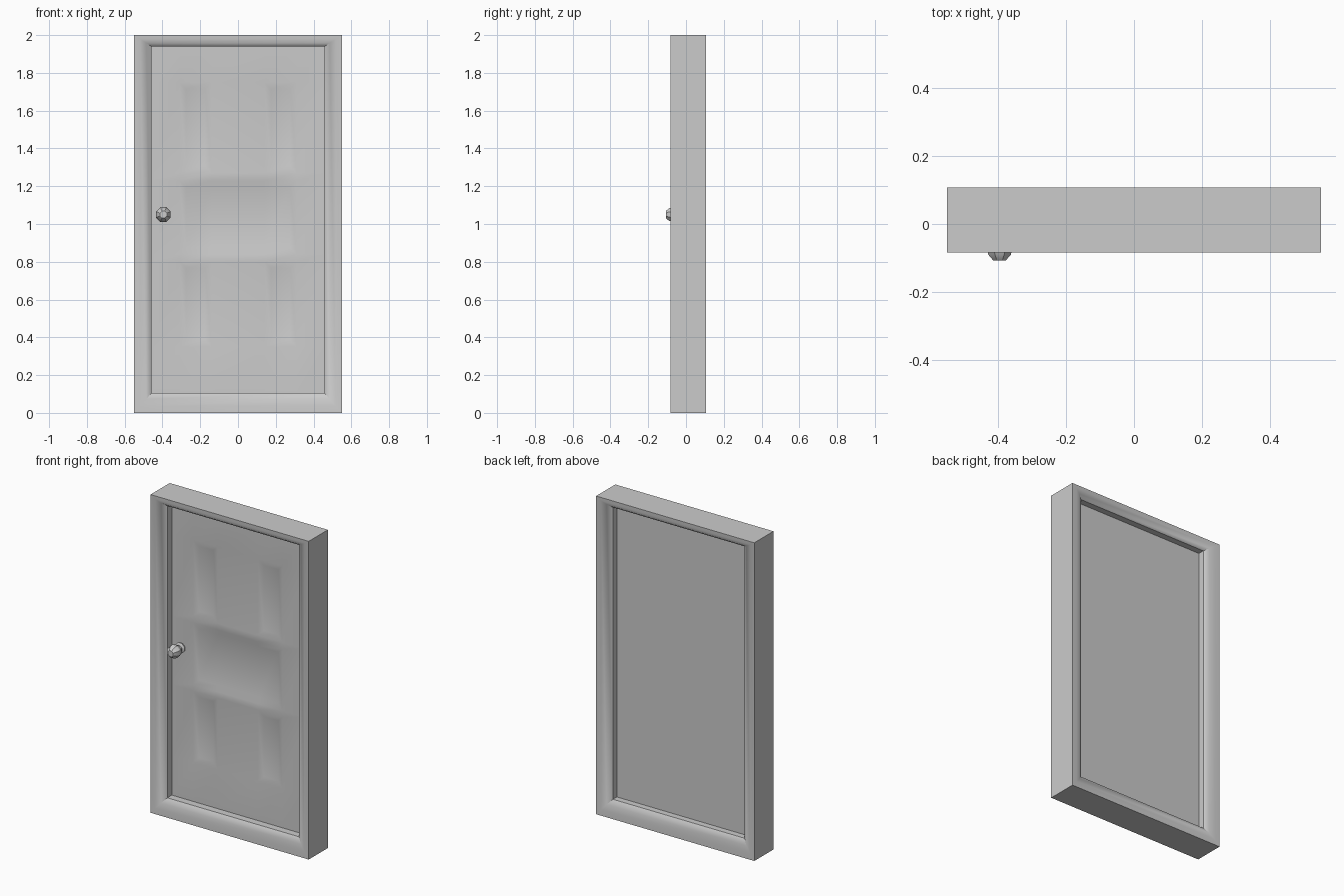
import bpy, bmesh, math

if "Cube" in bpy.data.objects:
    bpy.data.objects.remove(bpy.data.objects["Cube"])


def finish(name, bm, angle):
    bmesh.ops.recalc_face_normals(bm, faces=bm.faces)
    me = bpy.data.meshes.new(name)
    bm.to_mesh(me)
    bm.free()
    ob = bpy.data.objects.new(name, me)
    bpy.context.collection.objects.link(ob)
    bpy.ops.object.select_all(action='DESELECT')
    ob.select_set(True)
    bpy.context.view_layer.objects.active = ob
    bpy.ops.object.shade_smooth_by_angle(angle=math.radians(angle))
    return ob


def skin(bm, loops):
    # bridge neighbouring rings of equal length
    for a, b in zip(loops, loops[1:]):
        for i in range(len(a)):
            j = (i + 1) % len(a)
            bm.faces.new((a[i], a[j], b[j], b[i]))


# frame: a casing profile swept around the door opening, same front and back
MID = 0.012
half = [(0, 0.095), (0.35, 0.093), (0.7, 0.081), (1, 0.06)]
profile = [(t, MID - d) for t, d in half] + [(t, MID + d) for t, d in reversed(half)]
bm = bmesh.new()
loops = []
for t, y in profile:
    x, lo, hi = 0.55 - 0.092 * t, 0.105 * t, 2 - 0.06 * t
    loops.append([bm.verts.new(c) for c in
                  ((-x, y, lo), (x, y, lo), (x, y, hi), (-x, y, hi))])
skin(bm, loops + loops[:1])
finish("door_frame", bm, 40)

# door leaf: front grid with five shallow sunken panels
FRONT, BACK = -0.003, 0.033
xs = [-0.458, -0.31, -0.14, 0.14, 0.31, 0.458]
zs = [0.105, 0.35, 0.80, 0.84, 1.23, 1.27, 1.75, 1.94]
bm = bmesh.new()
grid = [[bm.verts.new((x, FRONT, z)) for z in zs] for x in xs]
cells = {}
for i in range(len(xs) - 1):
    for k in range(len(zs) - 1):
        cells[i, k] = bm.faces.new((grid[i][k], grid[i + 1][k],
                                    grid[i + 1][k + 1], grid[i][k + 1]))
# extrude the leaf backwards to give it thickness
rim = [e for e in bm.edges if e.is_boundary]
ext = bmesh.ops.extrude_edge_only(bm, edges=rim)["geom"]
for v in ext:
    if isinstance(v, bmesh.types.BMVert):
        v.co.y = BACK
bmesh.ops.contextual_create(bm, geom=[e for e in bm.edges if e.is_boundary])
bm.normal_update()
panels = [[(1, 1)], [(3, 1)], [(1, 5)], [(3, 5)], [(1, 3), (2, 3), (3, 3)]]
for p in panels:
    bmesh.ops.inset_region(bm, faces=[cells[c] for c in p],
                           thickness=0.035, depth=-0.01, use_even_offset=True)
finish("door_leaf", bm, 30)

# knob: eight-sided turned rose, stem and grip
bm = bmesh.new()
turn = [(0.03, 0.0), (0.034, -0.012), (0.02, -0.02), (0.02, -0.034),
        (0.034, -0.044), (0.042, -0.066), (0.036, -0.09), (0.02, -0.107)]
rings = []
for r, y in turn:
    rings.append([bm.verts.new((-0.395 + r * math.cos(a), y, 1.05 + r * math.sin(a)))
                  for a in (math.tau * (i + 0.5) / 8 for i in range(8))])
skin(bm, rings)
bm.faces.new(rings[0])
bm.faces.new(rings[-1])
finish("door_knob", bm, 30)
